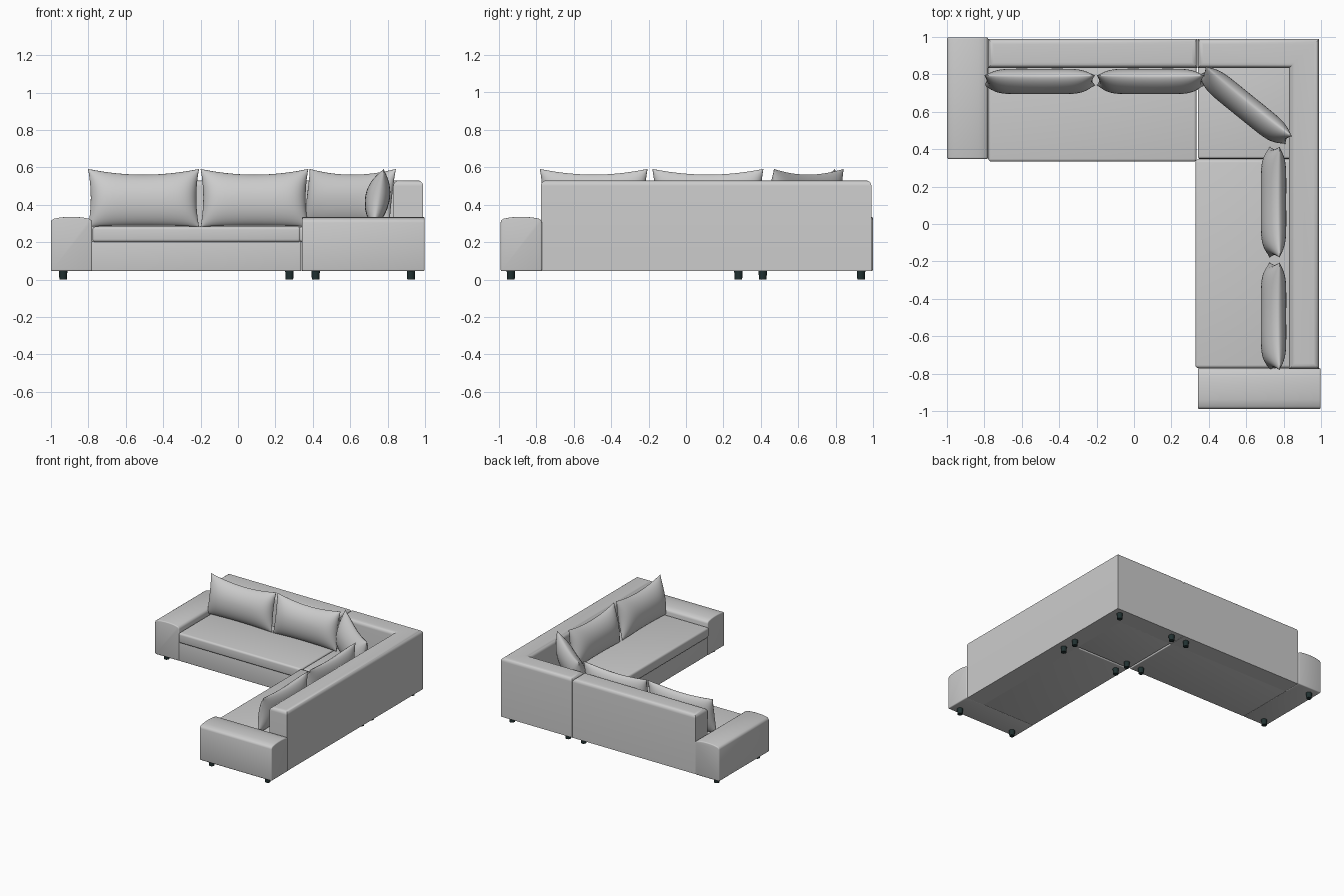
import bpy, bmesh
from math import radians, sin, pi

if "Cube" in bpy.data.objects:
    bpy.data.objects.remove(bpy.data.objects["Cube"])

FLOOR = 0.045          # underside of the upholstery
dark = bpy.data.materials.new("dark_leg")
dark.diffuse_color = (0.015, 0.03, 0.03, 1)
dark.use_nodes = True
dark.node_tree.nodes["Principled BSDF"].inputs["Base Color"].default_value = dark.diffuse_color


def finish(name, bm, loc=(0, 0, 0), rot=(0, 0, 0), angle=40):
    bmesh.ops.recalc_face_normals(bm, faces=bm.faces)
    me = bpy.data.meshes.new(name)
    bm.to_mesh(me)
    bm.free()
    ob = bpy.data.objects.new(name, me)
    bpy.context.collection.objects.link(ob)
    ob.location, ob.rotation_euler = loc, rot
    bpy.ops.object.select_all(action='DESELECT')
    ob.select_set(True)
    bpy.context.view_layer.objects.active = ob
    bpy.ops.object.shade_smooth_by_angle(angle=radians(angle))
    return ob


def prism(points, depth):
    """Extrude a closed 3D outline along a vector."""
    bm = bmesh.new()
    f = bm.faces.new([bm.verts.new(p) for p in points])
    ext = bmesh.ops.extrude_face_region(bm, geom=[f], use_keep_orig=True)
    verts = [g for g in ext['geom'] if isinstance(g, bmesh.types.BMVert)]
    bmesh.ops.translate(bm, verts=verts, vec=depth)
    bmesh.ops.recalc_face_normals(bm, faces=bm.faces)
    return bm


def bevel(bm, edges, width, segments):
    bmesh.ops.bevel(bm, geom=list(edges), offset=width, offset_type='OFFSET',
                    segments=segments, profile=0.5, affect='EDGES', clamp_overlap=True)


def box(name, x, y, z, width):
    bm = prism([(x[0], y[0], z[0]), (x[1], y[0], z[0]),
                (x[1], y[1], z[0]), (x[0], y[1], z[0])], (0, 0, z[1] - z[0]))
    bevel(bm, bm.edges, width, 4)
    return finish(name, bm)


def back(name, outline):
    """Backrest: footprint raised to full height, top rim rounded."""
    top = 0.53
    bm = prism([(x, y, FLOOR) for x, y in outline], (0, 0, top - FLOOR))
    rim = [e for e in bm.edges if all(v.co.z > top - 0.001 for v in e.verts)]
    bevel(bm, rim, 0.03, 6)
    return finish(name, bm)


def arm(name, centre, along_y, start, length):
    """Armrest with a gently crowned top."""
    half = [(0.11, FLOOR), (0.11, 0.305), (0.106, 0.317), (0.095, 0.325),
            (0.06, 0.332), (0.02, 0.335)]
    prof = half + [(-a, z) for a, z in reversed(half)]
    if along_y:
        pts, vec = [(centre + a, start, z) for a, z in prof], (0, length, 0)
    else:
        pts, vec = [(start, centre + a, z) for a, z in prof], (length, 0, 0)
    bm = prism(pts, vec)
    bevel(bm, [e for e in bm.edges if e.calc_face_angle(0) > radians(60)], 0.008, 3)
    return finish(name, bm)


def pillow(name, x, y, turn, w=0.297, h=0.157):
    """Stuffed cushion: two bulged grids joined at a pinched seam."""
    bm = bmesh.new()
    for side in (-1, 1):
        grid = bmesh.ops.create_grid(bm, x_segments=28, y_segments=18, size=1)
        depth = 0.072 if side < 0 else 0.06
        for vert in grid['verts']:
            u, v = sin(vert.co.x * pi / 2), sin(vert.co.y * pi / 2)
            bulge = max(0, 1 - u**6)**0.6 * max(0, 1 - v * v)**0.65
            pinch = 0.2 if v > 0 else 0.05
            vert.co = (w * u * (1 - 0.05 * (1 - v * v)), side * depth * bulge,
                       h * v * (1 - pinch * (1 - u * u)))
    bmesh.ops.remove_doubles(bm, verts=bm.verts, dist=0.0002)
    return finish(name, bm, (x, y, 0.437), (radians(-10), 0, radians(turn)), 80)


# Armrests
arm("left_arm", -0.89, True, 0.348, 0.65)
arm("right_arm", -0.88, False, 0.342, 0.656)

# Bases
box("left_base", (-0.785, 0.335), (0.35, 0.85), (FLOOR, 0.205), 0.006)
box("corner_base", (0.345, 0.85), (0.348, 0.85), (FLOOR, 0.205), 0.006)
box("right_base", (0.345, 0.85), (-0.775, 0.337), (FLOOR, 0.205), 0.006)

# Seat cushions
box("left_seat", (-0.778, 0.335), (0.333, 0.85), (0.2, 0.283), 0.016)
box("corner_seat", (0.342, 0.85), (0.35, 0.85), (0.2, 0.283), 0.012)
box("right_seat", (0.328, 0.85), (-0.77, 0.345), (0.2, 0.283), 0.016)

# Backrests: straight one and the L-shaped one round the corner
back("left_back", [(-0.78, 0.835), (0.339, 0.835), (0.339, 0.99), (-0.78, 0.99)])
back("corner_back", [(0.341, 0.835), (0.83, 0.835), (0.83, -0.775),
                     (0.99, -0.775), (0.99, 0.99), (0.341, 0.99)])

# Loose back pillows
pillow("left_pillow_a", -0.505, 0.768, 0)
pillow("left_pillow_b", 0.088, 0.768, 0, 0.288)
pillow("corner_pillow", 0.597, 0.635, -39)
pillow("right_pillow_a", 0.752, 0.117, -90)
pillow("right_pillow_b", 0.752, -0.493, -90, 0.288)

# Feet, four under each module
modules = {"left": ((-0.935, 0.275), (0.41, 0.935)),
           "corner": ((0.415, 0.925), (0.41, 0.935)),
           "right": ((0.415, 0.925), (-0.935, 0.28))}
for label, (xs, ys) in modules.items():
    for x in xs:
        for y in ys:
            bm = bmesh.new()
            bmesh.ops.create_cone(bm, cap_ends=True, segments=20, radius1=0.02,
                                  radius2=0.023, depth=0.05)
            finish(label + "_foot", bm, (x, y, 0.025)).data.materials.append(dark)
